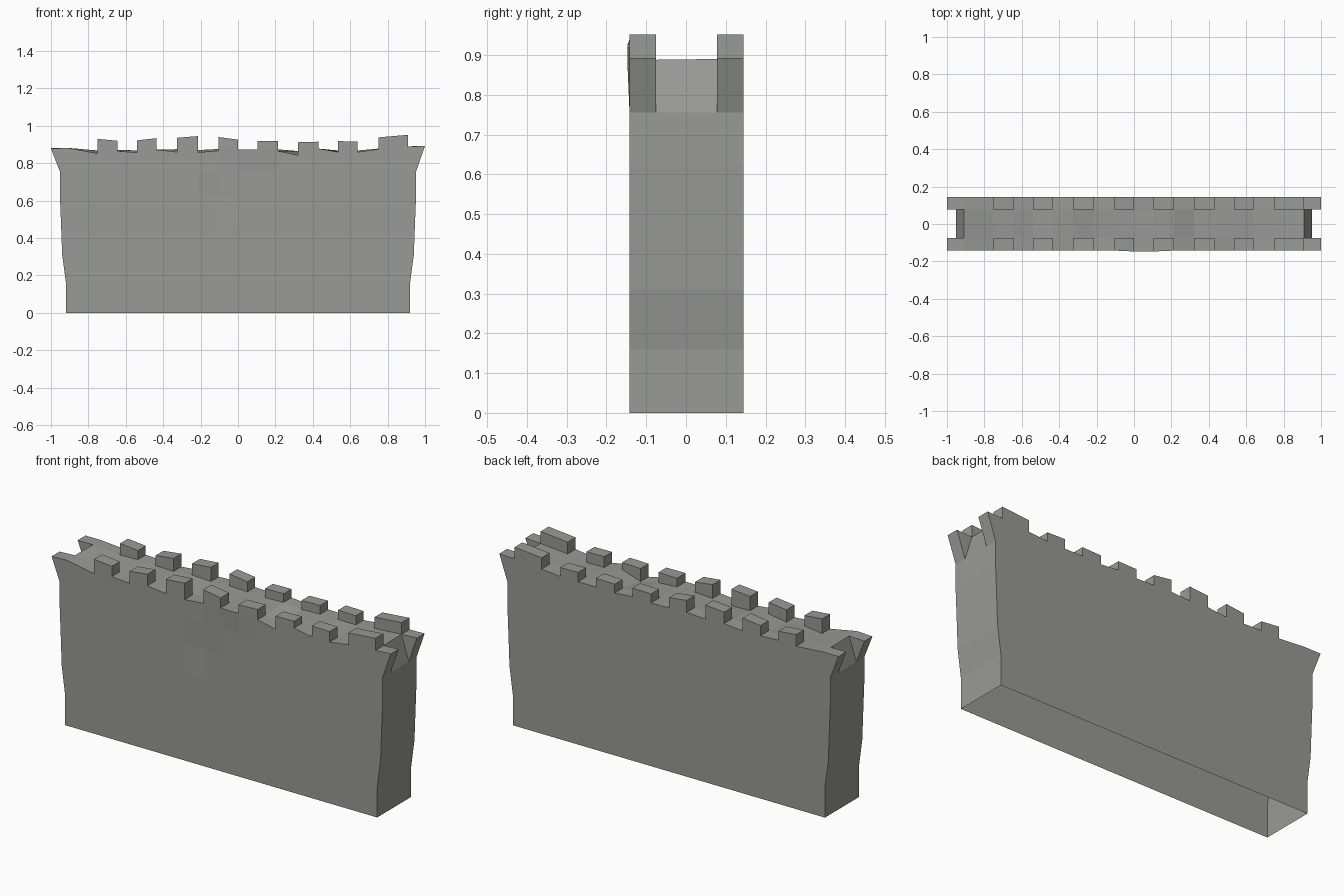
import bpy, bmesh

if "Cube" in bpy.data.objects:
    bpy.data.objects.remove(bpy.data.objects["Cube"])

# Column positions; every odd-even pair from index 2 carries a merlon
XS = [-1, -0.91, -0.75, -0.645, -0.54, -0.435, -0.325, -0.215, -0.105, 0, 0.105,
      0.215, 0.32, 0.43, 0.535, 0.64, 0.75, 0.91, 1]
# Uneven walkway edge heights, front and back
FRONT = [.878, .882, .852, .865, .857, .872, .835 + .025, .858, .867, .872, .872,
         .865, .843, .878, .86, .86, .875, .888, .893]
BACK = [.88, .88, .868, .872, .868, .865, .875, .87, .876, .872, .87,
        .874, .865, .868, .868, .868, .878, .89, .893]
# Merlon top heights (left, right)
TOPS = [(.93, .92), (.922, .934), (.936, .945), (.94, .926), (.918, .92),
        (.912, .915), (.918, .916), (.938, .952)]
ROWS = [0, .16, .31, .47, .62, .755]
ENDS = [.92, .92, .94, .946, .952, .952]
YS = [-0.142, -0.075, 0.078, 0.144]
N = len(XS) - 1

bm = bmesh.new()
cache = {}


def vert(x, y, z):
    key = (round(x, 4), round(y, 4), round(z, 4))
    if key not in cache:
        cache[key] = bm.verts.new(key)
    return cache[key]


def face(*pts):
    bm.faces.new([vert(*p) for p in pts])


def side_point(i, r, j):
    """Point of the shell at column i, row r, depth line j."""
    heights = FRONT if j < 2 else BACK
    if r == len(ROWS):
        y = YS[j]
        if j == 0 and i in (9, 10):
            y -= 0.005
        return (XS[i], y, heights[i])
    x, y = XS[i], YS[j]
    if i in (0, N):
        x = ENDS[r] * (1 if i else -1)
    if j == 0 and (i, r) == (8, 4):
        y += 0.006
    return (x, y, ROWS[r])


T = len(ROWS)
# Front and back walls
for j in (0, 3):
    for i in range(N):
        for r in range(T):
            face(side_point(i, r, j), side_point(i + 1, r, j),
                 side_point(i + 1, r + 1, j), side_point(i, r + 1, j))

# End walls with flared side strips and a recessed centre notch
for i, inner in ((0, 1), (N, N - 1)):
    for j in range(3):
        for r in range(T):
            if j == 1 and r == T - 1:
                face(side_point(i, r, 1), side_point(i, r, 2),
                     side_point(inner, T, 2), side_point(inner, T, 1))
            else:
                face(side_point(i, r, j), side_point(i, r, j + 1),
                     side_point(i, r + 1, j + 1), side_point(i, r + 1, j))
    for j in (1, 2):
        face(side_point(i, T - 1, j), side_point(i, T, j), side_point(inner, T, j))

# Walkway and merlons
for i in range(N):
    if 0 < i < N - 1:
        face(*[side_point(a, T, b) for a, b in ((i, 1), (i + 1, 1), (i + 1, 2), (i, 2))])
    for j in (0, 2):
        base = [side_point(a, T, b) for a, b in
                ((i, j), (i + 1, j), (i + 1, j + 1), (i, j + 1))]
        if i >= 2 and i % 2 == 0 and i <= 16:
            za, zb = TOPS[i // 2 - 1]
            top = [(p[0], p[1], z) for p, z in zip(base, (za, zb, zb, za))]
            face(*top)
            for k in range(4):
                m = (k + 1) % 4
                face(base[k], base[m], top[m], top[k])
        else:
            face(*base)

bmesh.ops.recalc_face_normals(bm, faces=bm.faces[:])
mesh = bpy.data.meshes.new("castle_wall")
bm.to_mesh(mesh)
bm.free()
wall = bpy.data.objects.new("castle_wall", mesh)
bpy.context.collection.objects.link(wall)

stone = bpy.data.materials.new("grey stone")
stone.diffuse_color = (0.32, 0.32, 0.31, 1)
stone.use_nodes = True
stone.node_tree.nodes["Principled BSDF"].inputs["Base Color"].default_value = stone.diffuse_color
mesh.materials.append(stone)
